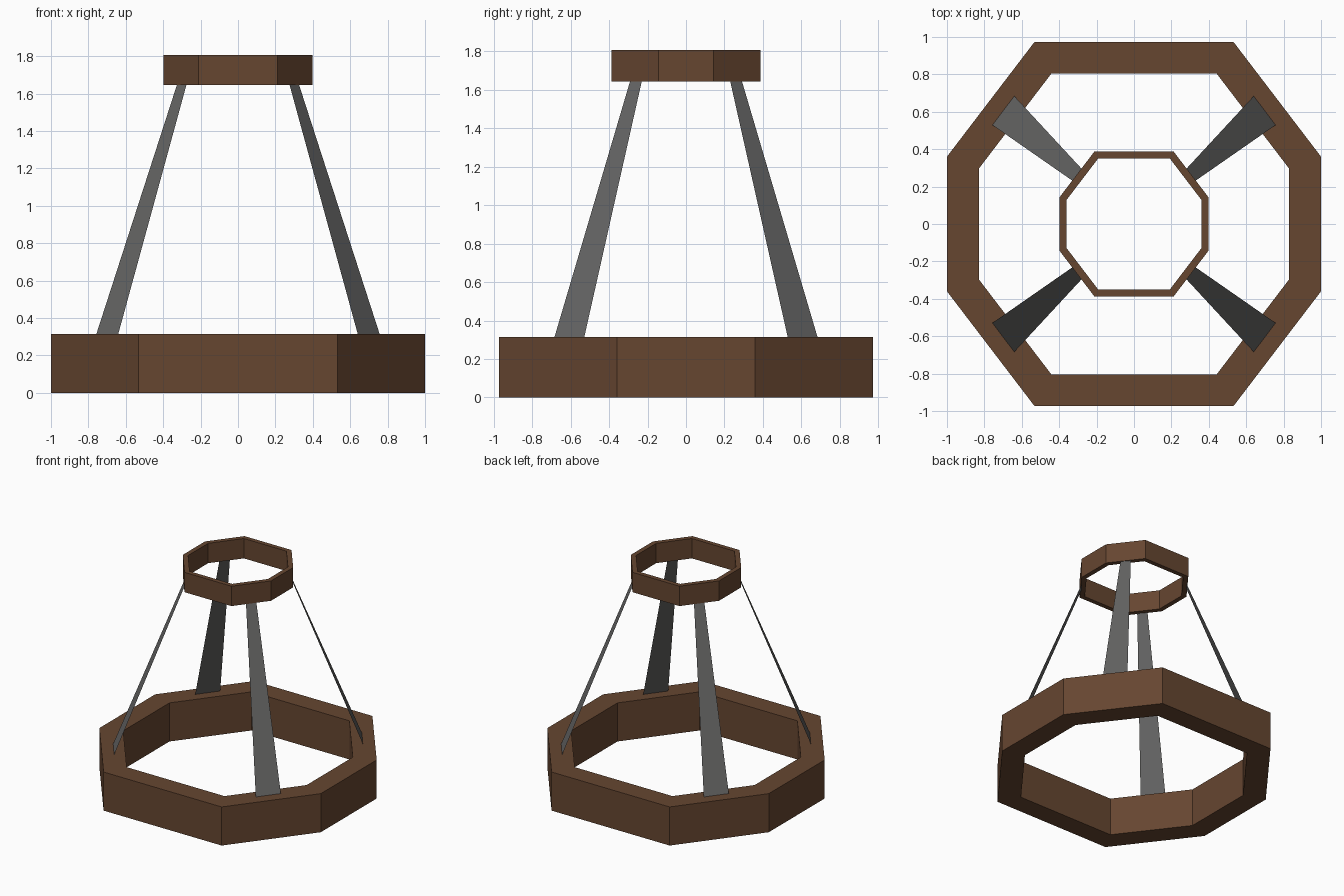
import bpy, bmesh

if "Cube" in bpy.data.objects:
    bpy.data.objects.remove(bpy.data.objects["Cube"])

def material(name, rgb):
    m = bpy.data.materials.new(name)
    m.diffuse_color = (*rgb, 1)
    m.use_nodes = True
    m.node_tree.nodes["Principled BSDF"].inputs["Base Color"].default_value = m.diffuse_color
    return m

wood = material("brown_wood", (0.133, 0.061, 0.03))
metal = material("grey_metal", (0.13, 0.13, 0.128))

def finish(name, bm, mat):
    me = bpy.data.meshes.new(name)
    bm.to_mesh(me)
    bm.free()
    me.materials.append(mat)
    ob = bpy.data.objects.new(name, me)
    bpy.context.collection.objects.link(ob)

# Octagon corners, counter-clockwise, at full size
OCT = [(1, -.36), (1, .36), (.533, .972), (-.533, .972),
       (-1, .36), (-1, -.36), (-.533, -.972), (.533, -.972)]

def ring(name, outer, inner, z0, z1):
    bm = bmesh.new()
    # closed rectangular cross-section swept round the octagon
    section = [(outer, z0), (outer, z1), (inner, z1), (inner, z0)]
    loops = [[bm.verts.new((x * s, y * s, z)) for x, y in OCT] for s, z in section]
    for k in range(4):
        a, b = loops[k], loops[(k + 1) % 4]
        for i in range(8):
            j = (i + 1) % 8
            bm.faces.new((a[i], a[j], b[j], b[i]))
    bmesh.ops.recalc_face_normals(bm, faces=bm.faces)
    finish(name, bm, wood)

ring("base_ring", 1.0, 0.828, 0, 0.315)
ring("top_ring", 0.398, 0.36, 1.645, 1.807)

# Four tapered flat straps leaning in from the base to the top ring
strap = [(.757, .529, .315), (.64, .684, .315), (.276, .291, 1.645), (.327, .23, 1.645)]
for sx, side in ((1, "right"), (-1, "left")):
    for sy, end in ((-1, "front"), (1, "back")):
        bm = bmesh.new()
        vs = [bm.verts.new((x * sx, y * sy, z)) for x, y, z in strap]
        bm.faces.new(vs if sx * sy > 0 else vs[::-1])
        finish(f"{end}_{side}_strap", bm, metal)
